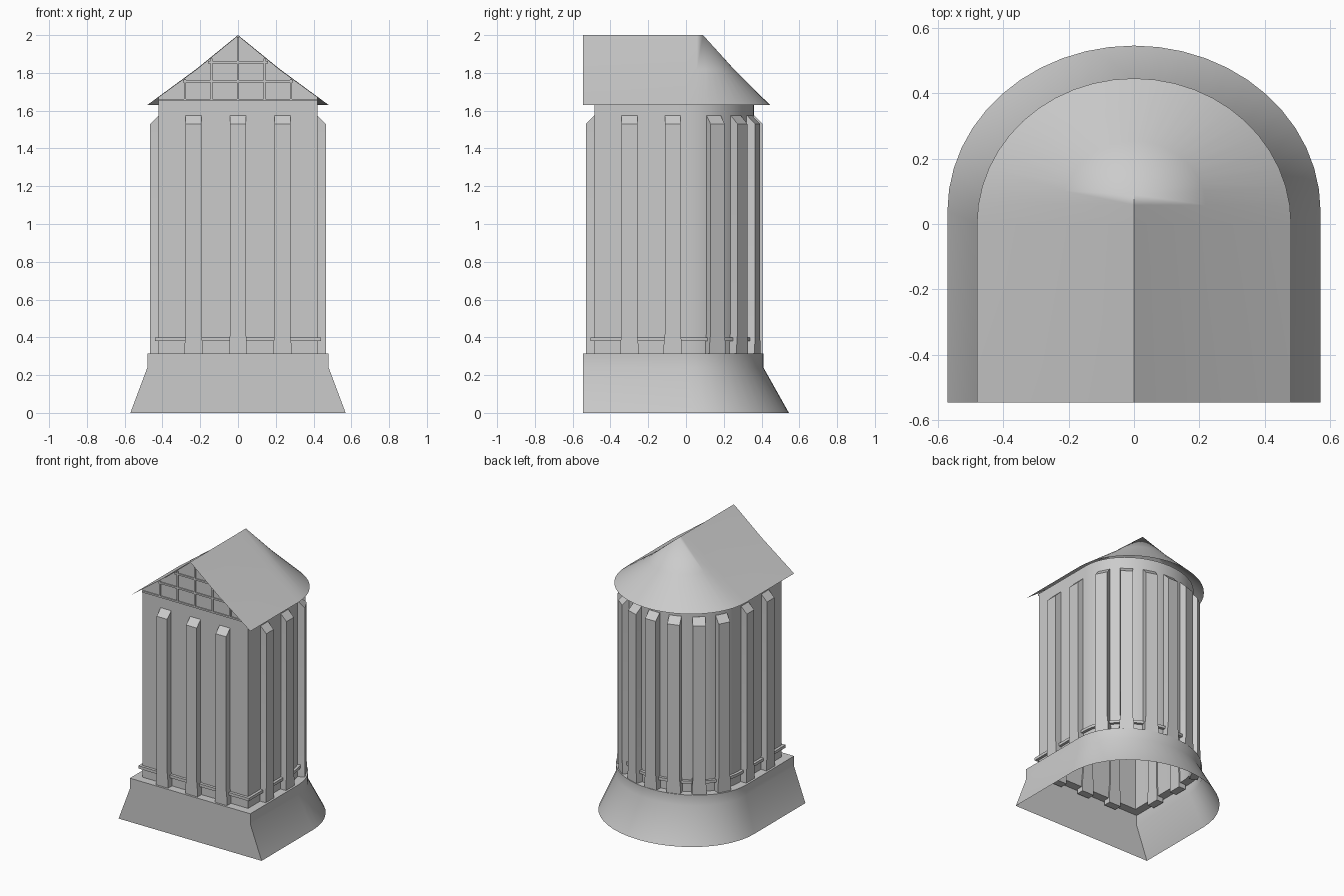
import bpy, bmesh, math
from mathutils import Vector

if "Cube" in bpy.data.objects:
    bpy.data.objects.remove(bpy.data.objects["Cube"], do_unlink=True)

stone = bpy.data.materials.new("pale_grey_stone")
stone.use_nodes = True
GREY = (0.6, 0.6, 0.6, 1)
stone.diffuse_color = GREY
stone.node_tree.nodes["Principled BSDF"].inputs["Base Color"].default_value = GREY

ARC = 24        # segments in the rounded back
WALL_X, WALL_Y, WALL_FRONT = 0.42, 0.36, -0.485
EAVE, RIDGE = 1.63, 2.0


def finish(bm, name, angle=35):
    mesh = bpy.data.meshes.new(name)
    bm.to_mesh(mesh)
    bm.free()
    mesh.materials.append(stone)
    ob = bpy.data.objects.new(name, mesh)
    bpy.context.collection.objects.link(ob)
    bpy.ops.object.select_all(action='DESELECT')
    ob.select_set(True)
    bpy.context.view_layer.objects.active = ob
    bpy.ops.object.shade_smooth_by_angle(angle=math.radians(angle))
    return ob


def outline(half, depth, front, start=0.0):
    """Flat front, straight sides and a rounded back, counter-clockwise."""
    pts = [(half, front)]
    for i in range(ARC + 1):
        a = math.pi * i / ARC
        pts.append((half * math.cos(a), start + depth * math.sin(a)))
    return pts + [(-half, front)]


def loft(bm, rings, closed=True):
    rows = [[bm.verts.new(p) for p in ring] for ring in rings]
    n = len(rows[0])
    for lo, hi in zip(rows, rows[1:]):
        for i in range(n if closed else n - 1):
            j = (i + 1) % n
            bm.faces.new((lo[i], lo[j], hi[j], hi[i]))
    return rows


def at(pts, z):
    return [(x, y, z) for x, y in pts]


def box(bm, lo, hi):
    (x0, y0, z0), (x1, y1, z1) = lo, hi
    sq = [(x0, y0), (x1, y0), (x1, y1), (x0, y1)]
    rows = loft(bm, [at(sq, z0), at(sq, z1)])
    bm.faces.new(rows[0][::-1])
    bm.faces.new(rows[1])


def roof_z(x):
    x = abs(x)
    return RIDGE - 0.82 * x if x < 0.22 else 1.82 - (x - 0.22) * 0.73


# Hollow flared base with a ledge around the walls
wall = outline(WALL_X, WALL_Y, WALL_FRONT)
rim = outline(0.48, 0.41, -0.545)
bm = bmesh.new()
loft(bm, [at(outline(0.57, 0.505, -0.545, 0.04), 0), at(rim, 0.24),
          at(rim, 0.315), at(wall, 0.315)])
finish(bm, "flared_base")

# Tower walls
bm = bmesh.new()
loft(bm, [at(wall, 0.315), at(wall, 1.66)])
finish(bm, "tower_wall")

# Low rail around the foot of the walls
rail = outline(WALL_X + 0.02, WALL_Y + 0.02, WALL_FRONT - 0.02)
bm = bmesh.new()
loft(bm, [at(wall, 0.38), at(rail, 0.38), at(rail, 0.4), at(wall, 0.4)])
finish(bm, "foot_rail")


# Pilasters with splayed feet and sloping tops
def pilaster(bm, centre, normal):
    c, n = Vector(centre), Vector(normal).normalized()
    t = Vector((-n.y, n.x))
    rings = []
    for z, w, out in [(0.28, 0.048, 0.045), (0.36, 0.048, 0.045),
                      (0.42, 0.042, 0.045), (1.53, 0.042, 0.045),
                      (1.575, 0.042, 0.0)]:
        ring = [c + t * a + n * d for a, d in
                [(-w, -0.01), (-w, out), (w, out), (w, -0.01)]]
        rings.append([(p.x, p.y, z) for p in ring])
    rows = loft(bm, rings)
    bm.faces.new(rows[0][::-1])
    bm.faces.new(rows[-1])


bm = bmesh.new()
for x in (-0.235, 0, 0.235):
    pilaster(bm, (x, WALL_FRONT), (0, -1))
for side in (-1, 1):
    for y in (-0.3, -0.07):
        pilaster(bm, (side * WALL_X, y), (side, 0))
for deg in (24, 47, 69, 90, 111, 133, 156):
    a = math.radians(deg)
    pilaster(bm, (WALL_X * math.cos(a), WALL_Y * math.sin(a)),
             (math.cos(a) / WALL_X, math.sin(a) / WALL_Y))
finish(bm, "pilasters", 20)

# Gable wall with a thin lattice
bm = bmesh.new()
xs = (-WALL_X, -0.22, 0, 0.22, WALL_X)
top = [(x, WALL_FRONT, roof_z(x) - 0.002) for x in reversed(xs)]
ends = [(-WALL_X, WALL_FRONT, 1.66), (WALL_X, WALL_FRONT, 1.66)]
bm.faces.new([bm.verts.new(p) for p in ends + top])
finish(bm, "gable_wall")

bm = bmesh.new()
for i in range(-2, 3):
    x = i * 0.14
    box(bm, (x - 0.006, WALL_FRONT - 0.008, 1.65),
        (x + 0.006, WALL_FRONT, roof_z(abs(x) + 0.006) - 0.004))
for z, half in ((1.65, 0.42), (1.75, 0.29), (1.85, 0.16)):
    box(bm, (-half, WALL_FRONT - 0.008, z), (half, WALL_FRONT, z + 0.012))
finish(bm, "gable_lattice")

# Thin roof: straight ridge at the front, half cone at the back
eave = outline(0.48, 0.445, -0.545)
crest = [(0, min(y, 0.09)) for x, y in eave]
middle = [(cx + (x - cx) * 0.46, cy + (y - cy) * 0.46)
          for (x, y), (cx, cy) in zip(eave, crest)]
bm = bmesh.new()
loft(bm, [at(eave, EAVE), at(middle, 1.82), at(crest, RIDGE)], closed=False)
bmesh.ops.remove_doubles(bm, verts=bm.verts, dist=0.0005)
finish(bm, "roof")
